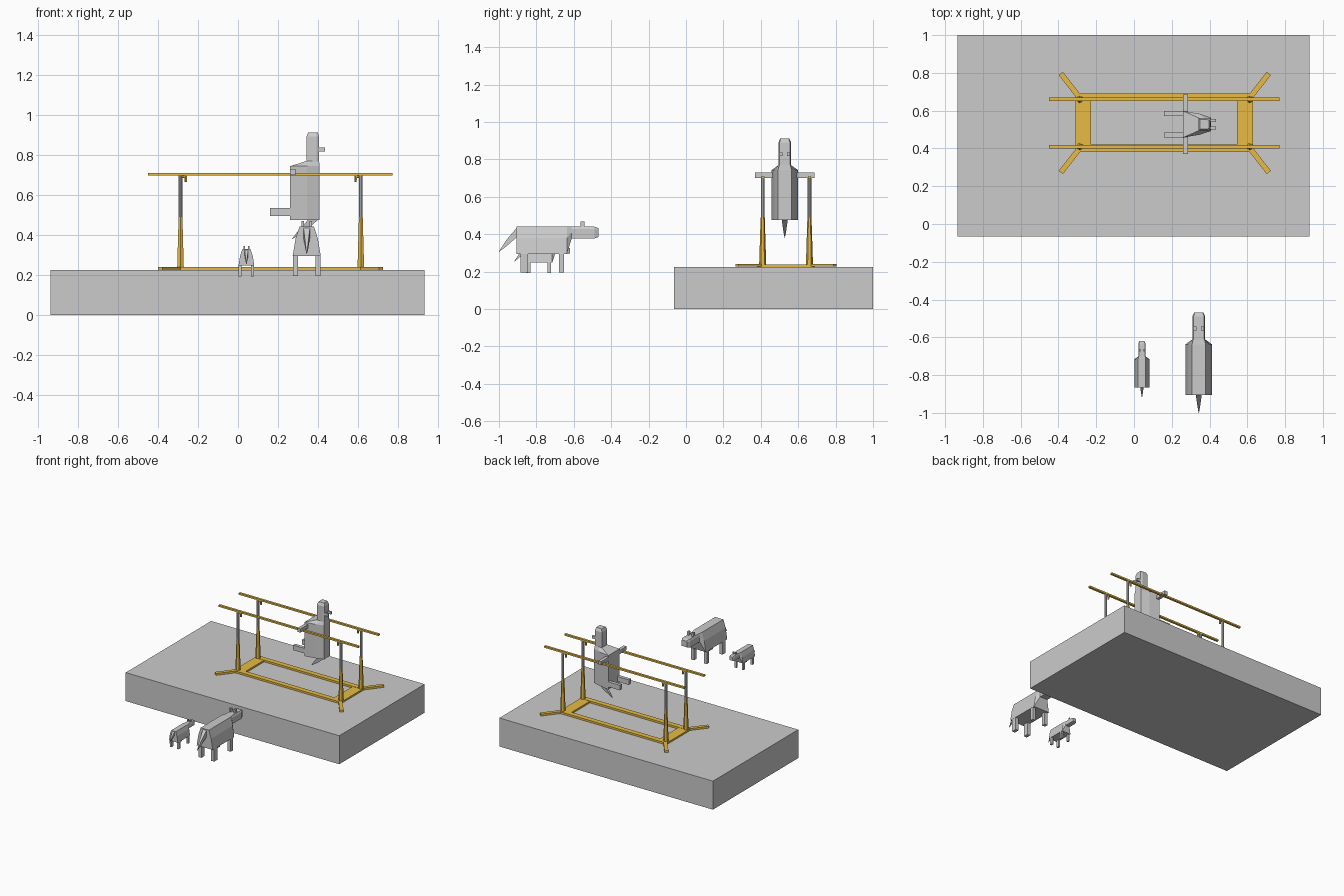
import bpy, bmesh, math
from mathutils import Matrix, Vector

if "Cube" in bpy.data.objects:
    bpy.data.objects.remove(bpy.data.objects["Cube"])

yellow = bpy.data.materials.new("yellow_paint")
yellow.diffuse_color = (0.80, 0.50, 0.06, 1)
yellow.use_nodes = True
yellow.node_tree.nodes["Principled BSDF"].inputs["Base Color"].default_value = yellow.diffuse_color


def finish(bm, name, mat=None):
    bmesh.ops.recalc_face_normals(bm, faces=bm.faces)
    me = bpy.data.meshes.new(name)
    bm.to_mesh(me)
    bm.free()
    ob = bpy.data.objects.new(name, me)
    bpy.context.collection.objects.link(ob)
    if mat:
        me.materials.append(mat)
    return ob


def add_box(bm, x0, x1, y0, y1, z0, z1):
    m = Matrix.Translation(((x0 + x1) / 2, (y0 + y1) / 2, (z0 + z1) / 2))
    m = m @ Matrix.Diagonal((x1 - x0, y1 - y0, z1 - z0, 1))
    bmesh.ops.create_cube(bm, size=1, matrix=m)


def add_rod(bm, a, b, r0, r1, sides=10):
    a, b = Vector(a), Vector(b)
    rot = (b - a).to_track_quat('Z', 'Y').to_matrix().to_4x4()
    bmesh.ops.create_cone(bm, cap_ends=True, segments=sides, radius1=r0, radius2=r1,
                          depth=(b - a).length, matrix=Matrix.Translation((a + b) / 2) @ rot)


def loft(bm, rings):
    loops = [[bm.verts.new(p) for p in ring] for ring in rings]
    for a, b in zip(loops, loops[1:]):
        for i in range(len(a)):
            j = (i + 1) % len(a)
            bm.faces.new((a[i], a[j], b[j], b[i]))
    bm.faces.new(loops[0])
    bm.faces.new(loops[-1])


def section(y, levels):
    # mirrored cross-section from (half width, height) pairs
    return [(w, y, z) for w, z in levels] + [(-w, y, z) for w, z in reversed(levels)]


def cow(name, matrix, arms_out=False):
    parts = []
    # torso and chest taper
    bm = bmesh.new()
    body = [(0.070, 0.100), (0.056, 0.185), (0.036, 0.247)]
    neck = [(0.034, 0.182), (0.034, 0.214), (0.030, 0.245)]
    loft(bm, [section(-0.170, body), section(0.098, body), section(0.124, neck)])
    parts.append(finish(bm, name + "_body"))
    # head with chamfered muzzle, and horns
    bm = bmesh.new()
    head = [(0.034, 0.182), (0.034, 0.232), (0.028, 0.245)]
    nose = [(0.024, 0.190), (0.024, 0.230), (0.020, 0.238)]
    loft(bm, [section(0.122, head), section(0.245, head), section(0.267, nose)])
    for s in (-1, 1):
        add_box(bm, s * 0.02 - 0.007, s * 0.02 + 0.007, 0.172, 0.192, 0.236, 0.274)
    parts.append(finish(bm, name + "_head"))
    # legs
    bm = bmesh.new()
    for s in (-1, 1):
        a, b = sorted((s * 0.043, s * 0.069))
        add_box(bm, a, b, -0.150, -0.110, 0, 0.103)
        if arms_out:
            a, b = sorted((s * 0.055, s * 0.158))
            add_box(bm, a, b, 0.055, 0.084, 0.100, 0.126)
        else:
            add_box(bm, a, b, 0.055, 0.084, 0, 0.103)
    parts.append(finish(bm, name + "_legs"))
    # tail
    bm = bmesh.new()
    loft(bm, [section(-0.169, [(0.016, 0.190), (0.016, 0.240)]),
              section(-0.225, [(0.008, 0.140), (0.008, 0.175)]),
              section(-0.265, [(0.001, 0.110), (0.001, 0.113)])])
    parts.append(finish(bm, name + "_tail"))
    for p in parts:
        p.matrix_world = matrix


# platform
bm = bmesh.new()
add_box(bm, -0.935, 0.93, -0.065, 1.0, 0, 0.225)
finish(bm, "platform")

posts = [(x, y) for x in (-0.287, 0.613) for y in (0.41, 0.66)]
cx, cy = 0.163, 0.535

# base frame with splayed feet
bm = bmesh.new()
for y0, y1 in ((0.38, 0.42), (0.65, 0.69)):
    add_box(bm, -0.31, 0.63, y0, y1, 0.225, 0.240)
for x0, x1 in ((-0.31, -0.228), (0.546, 0.63)):
    add_box(bm, x0, x1, 0.415, 0.655, 0.225, 0.238)
for sx in (-1, 1):
    for sy in (-1, 1):
        m = Matrix.Translation((cx + sx * 0.503, cy + sy * 0.201, 0.2335))
        m = m @ Matrix.Rotation(math.atan2(sy * 0.115, sx * 0.09), 4, 'Z')
        bmesh.ops.create_cube(bm, size=1, matrix=m @ Matrix.Diagonal((0.155, 0.028, 0.015, 1)))
finish(bm, "base_frame", yellow)

# tapered sleeves around the posts
bm = bmesh.new()
for x, y in posts:
    add_rod(bm, (x, y, 0.235), (x, y, 0.49), 0.019, 0.011, 6)
finish(bm, "post_sleeves", yellow)

# grey uprights
bm = bmesh.new()
for x, y in posts:
    add_rod(bm, (x, y, 0.48), (x, y, 0.70), 0.010, 0.010)
finish(bm, "uprights")

# handrails and clamps below them
bm = bmesh.new()
for y in (0.41, 0.66):
    add_box(bm, -0.45, 0.77, y - 0.009, y + 0.009, 0.696, 0.709)
finish(bm, "handrails", yellow)
bm = bmesh.new()
for x, y in posts:
    d = 1 if x < 0 else -1
    add_rod(bm, (x, y, 0.69), (x + d * 0.026, y, 0.69), 0.006, 0.006, 6)
    add_rod(bm, (x + d * 0.026, y, 0.698), (x + d * 0.026, y, 0.664), 0.008, 0.006, 6)
finish(bm, "rail_clamps", yellow)

# adult and calf standing in front, and one upright on the bars
cow("standing_cow", Matrix.Translation((0.343, -0.735, 0.195)))
cow("calf", Matrix.Translation((0.042, -0.77, 0.192)) @ Matrix.Scale(0.56, 4))
cow("gymnast_cow", Matrix(((0, 0, 1, 0.16), (1, 0, 0, 0.528), (0, 1, 0, 0.645), (0, 0, 0, 1))), True)
